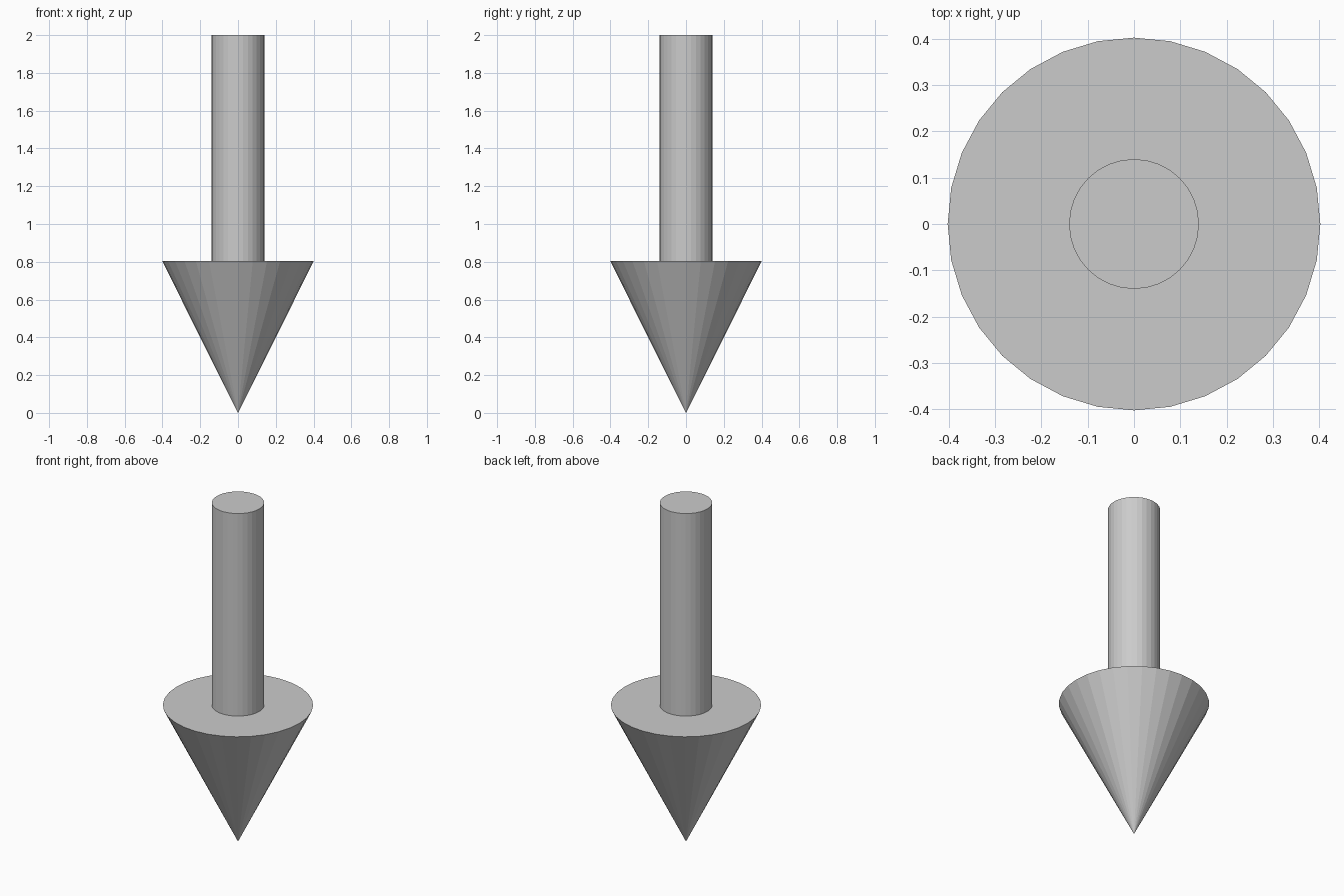
import bpy

if "Cube" in bpy.data.objects:
    bpy.data.objects.remove(bpy.data.objects["Cube"])

HEAD_RADIUS = 0.402
HEAD_HEIGHT = 0.805
SHAFT_RADIUS = 0.14
TOP = 2.0
SIDES = 32

# Arrow head: cone with its tip on the ground and its flat base facing up
bpy.ops.mesh.primitive_cone_add(
    vertices=SIDES, radius1=0, radius2=HEAD_RADIUS, depth=HEAD_HEIGHT,
    location=(0, 0, HEAD_HEIGHT / 2))
bpy.context.object.name = "arrow_head"

# Shaft: straight cylinder rising from the head's base
bpy.ops.mesh.primitive_cylinder_add(
    vertices=SIDES, radius=SHAFT_RADIUS, depth=TOP - HEAD_HEIGHT,
    location=(0, 0, (TOP + HEAD_HEIGHT) / 2))
bpy.context.object.name = "arrow_shaft"
